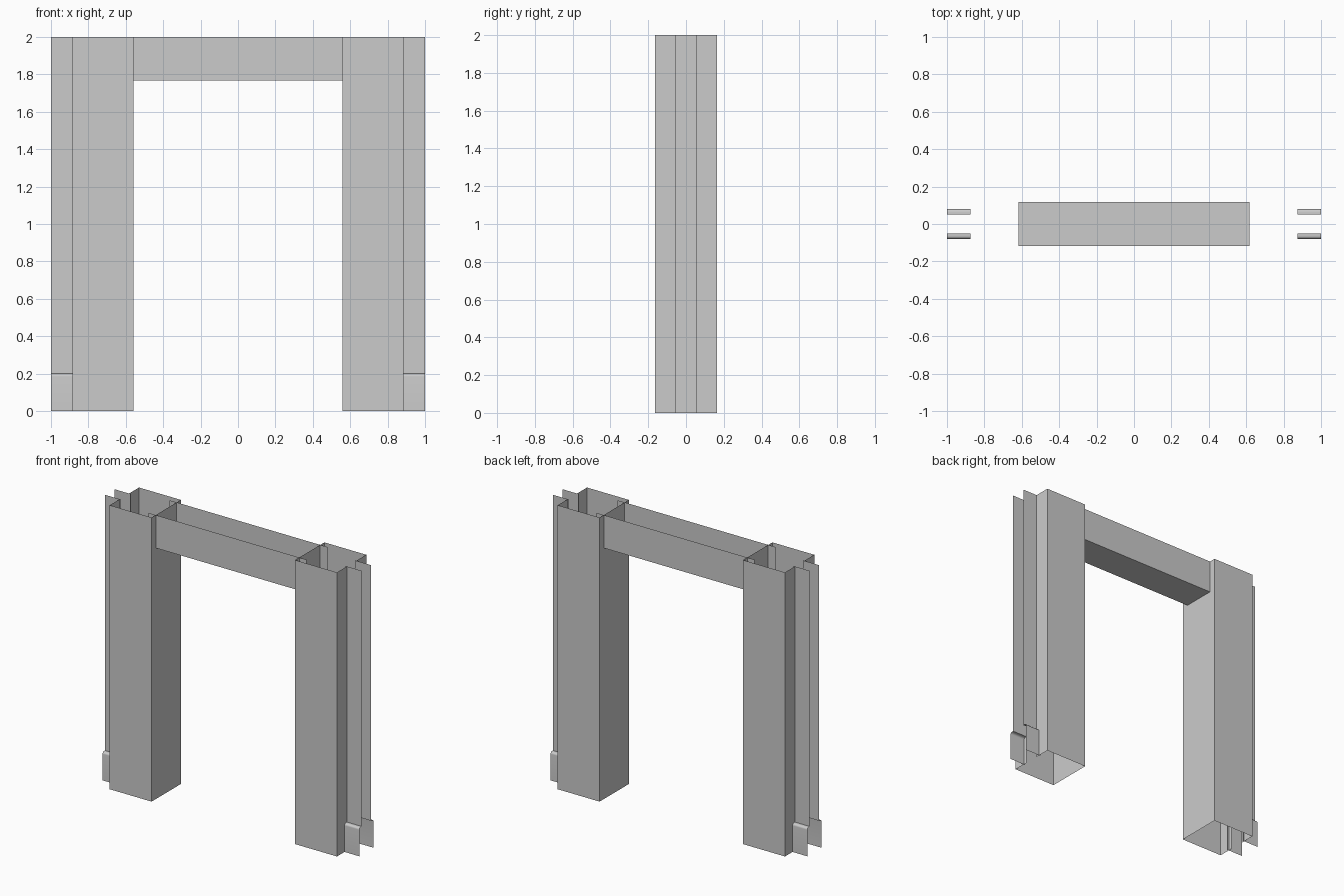
import bpy, math

if "Cube" in bpy.data.objects:
    bpy.data.objects.remove(bpy.data.objects["Cube"])

H = 2.0           # overall height


def sheet(name, profile, sweep):
    """Open sheet: sweep(point, end) places each profile point at both ends."""
    n = len(profile)
    verts = [sweep(p, 0) for p in profile] + [sweep(p, 1) for p in profile]
    faces = [(i, i + 1, n + i + 1, n + i) for i in range(n - 1)]
    mesh = bpy.data.meshes.new(name)
    mesh.from_pydata(verts, [], faces)
    ob = bpy.data.objects.new(name, mesh)
    bpy.context.collection.objects.link(ob)
    return ob


def smooth(ob):
    bpy.ops.object.select_all(action='DESELECT')
    ob.select_set(True)
    bpy.context.view_layer.objects.active = ob
    bpy.ops.object.shade_smooth_by_angle(angle=math.radians(35))


# Jamb: C-shaped section, open at top and bottom, with a throat for the wall
IN, OUT, D, WALL = 0.559, 0.885, 0.163, 0.052
jamb = [(OUT, -WALL), (OUT, -D), (IN, -D), (IN, D), (OUT, D), (OUT, WALL)]

# Wall skin that steps out over a rounded baseboard: (y, z) section
BASE, TOP, R = 0.079, 0.2, 0.015
nose = [(BASE - R + R * math.sin(a), TOP - R + R * math.cos(a))
        for a in (math.radians(15 * k) for k in range(7))]
base = [(WALL, TOP)] + nose + [(BASE, 0)]
wall = [(WALL, H), (WALL, TOP)]

for side, sx in (("left", -1), ("right", 1)):
    sheet(f"{side}_jamb", jamb[::sx], lambda p, e: (sx * p[0], p[1], e * H))
    for face, sy in (("front", -1), ("back", 1)):
        place = lambda p, e: (sx * (1.0 if e else 0.875), sy * p[0], p[1])
        order = -sx * sy
        sheet(f"{side}_{face}_wall", wall[::order], place)
        smooth(sheet(f"{side}_{face}_baseboard", base[::order], place))

# Header: U-shaped channel, open at the top, running slightly into both jambs
HY, HZ, HX = 0.1165, 1.768, 0.616
header = [(-HY, H), (-HY, HZ), (HY, HZ), (HY, H)]
sheet("header", header[::-1], lambda p, e: ((2 * e - 1) * HX, p[0], p[1]))
